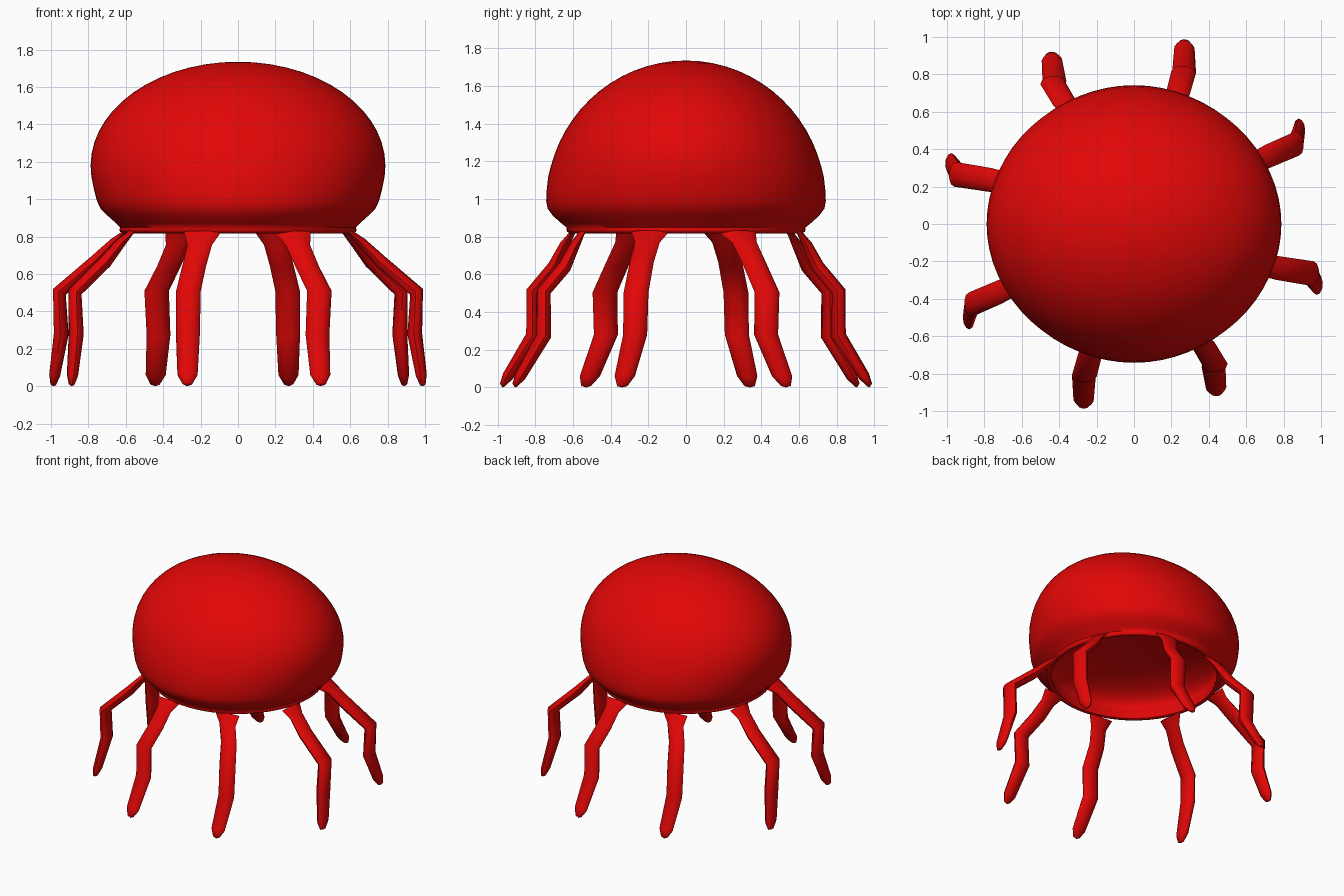
import bpy, bmesh, math
from mathutils import Vector

if "Cube" in bpy.data.objects:
    bpy.data.objects.remove(bpy.data.objects["Cube"])

red = bpy.data.materials.new("jelly red")
red.diffuse_color = (0.76, 0.002, 0.002, 1)
red.use_nodes = True
red.node_tree.nodes["Principled BSDF"].inputs["Base Color"].default_value = red.diffuse_color


def loft(name, rings, start=None, end=None, angle=40):
    """Skin a list of closed rings, with pole points at the ends."""
    bm = bmesh.new()
    rows = [[bm.verts.new(p) for p in ring] for ring in rings]
    n = len(rows[0])
    for a, b in zip(rows, rows[1:]):
        for i in range(n):
            j = (i + 1) % n
            bm.faces.new((a[i], a[j], b[j], b[i]))
    for pole, row in ((start, rows[0]), (end, rows[-1])):
        v = bm.verts.new(pole)
        for i in range(n):
            bm.faces.new((v, row[i], row[(i + 1) % n]))
    bmesh.ops.recalc_face_normals(bm, faces=bm.faces)
    me = bpy.data.meshes.new(name)
    bm.to_mesh(me)
    bm.free()
    me.materials.append(red)
    ob = bpy.data.objects.new(name, me)
    bpy.context.collection.objects.link(ob)
    bpy.ops.object.select_all(action='DESELECT')
    ob.select_set(True)
    bpy.context.view_layer.objects.active = ob
    bpy.ops.object.shade_smooth_by_angle(angle=math.radians(angle))
    return ob


# Bell: hollow dome, wider in x than in y, tucked in to a thin rim
def radii(z):
    ex = 0.788 * math.sqrt(max(0, 1 - ((z - 1.18) / 0.555) ** 2))
    ey = 0.742 * math.sqrt(max(0, 1 - ((z - 0.98) / 0.755) ** 2))
    return ex, ey


def ring(z, rx, ry, n=64):
    return [(rx * math.cos(math.tau * i / n), ry * math.sin(math.tau * i / n), z)
            for i in range(n)]


outer = []
for i in range(1, 15):
    z = 1.18 + 0.555 * math.cos(math.pi / 2 * i / 14)
    outer.append((z, *radii(z)))
outer += [(1.12, 0.784, 0.731), (1.05, 0.770, 0.739), (0.99, 0.754, 0.742),
          (0.95, 0.735, 0.735), (0.91, 0.695, 0.705), (0.87, 0.65, 0.66),
          (0.85, 0.63, 0.635)]
lip = [(0.838, 0.635, 0.635), (0.825, 0.63, 0.63), (0.818, 0.615, 0.615),
       (0.825, 0.60, 0.60), (0.86, 0.605, 0.605), (0.90, 0.62, 0.62)]
# low, flat ceiling inside
inner = []
for i in range(0, 14):
    a = math.pi / 2 * i / 14
    inner.append((0.93 + 0.17 * math.sin(a), 0.63 * math.cos(a) ** 0.8, 0.63 * math.cos(a) ** 0.8))
loft("bell", [ring(*r) for r in outer + lip + inner], (0, 0, 1.735), (0, 0, 1.10), 60)

# Tentacles: four bent paths, each repeated by a half turn
paths = {
    "back_tentacle": [(0.19, 0.60, 0.825), (0.205, 0.645, 0.755), (0.235, 0.70, 0.64),
                      (0.265, 0.81, 0.51), (0.268, 0.81, 0.275), (0.27, 0.945, 0.06)],
    "front_tentacle": [(0.29, -0.55, 0.825), (0.32, -0.59, 0.755), (0.37, -0.645, 0.64),
                       (0.435, -0.755, 0.51), (0.425, -0.755, 0.275), (0.44, -0.88, 0.06)],
    "right_back_tentacle": [(0.57, 0.27, 0.825), (0.625, 0.31, 0.77), (0.71, 0.36, 0.665),
                            (0.872, 0.43, 0.505), (0.865, 0.425, 0.28), (0.885, 0.51, 0.06)],
    "right_front_tentacle": [(0.60, -0.19, 0.825), (0.66, -0.205, 0.77), (0.765, -0.235, 0.665),
                             (0.955, -0.265, 0.505), (0.945, -0.27, 0.28), (0.98, -0.325, 0.06)],
}
wide = [0.10, 0.066, 0.064, 0.066, 0.064, 0.054]
thin = [0.012, 0.026, 0.036, 0.038, 0.040, 0.030]
for name, path in paths.items():
    for sign, suffix in ((1, "_1"), (-1, "_2")):
        pts = [Vector((sign * x, sign * y, z)) for x, y, z in path]
        # wide axis runs around the bell
        mid = pts[2]
        side = Vector((1, 0, 0)) if abs(mid.y) > abs(mid.x) else Vector((0, 1, 0))
        out = Vector((mid.x, mid.y, 0)).normalized()
        around = Vector((-out.y, out.x, 0))
        if side.dot(around) < 0:
            around.negate()
        side = (side * 0.75 + around * 0.25).normalized()
        rings = []
        for k, p in enumerate(pts):
            t = (pts[min(k + 1, 5)] - pts[max(k - 1, 0)]).normalized()
            nrm = t.cross(side).normalized()
            rings.append([p + side * wide[k] * math.cos(math.tau * i / 10)
                          + nrm * thin[k] * math.sin(math.tau * i / 10) for i in range(10)])
        # blunt tip
        tip = pts[-1] + (pts[-1] - pts[-2]).normalized() * 0.055
        rings.append([tip + (q - pts[-1]) * 0.5 for q in rings[-1]])
        for q in rings[-1]:
            q.z = max(q.z, 0.0)
        end = tip.copy()
        end.z = 0.0
        loft(name + suffix, rings, pts[0], end, 55)
